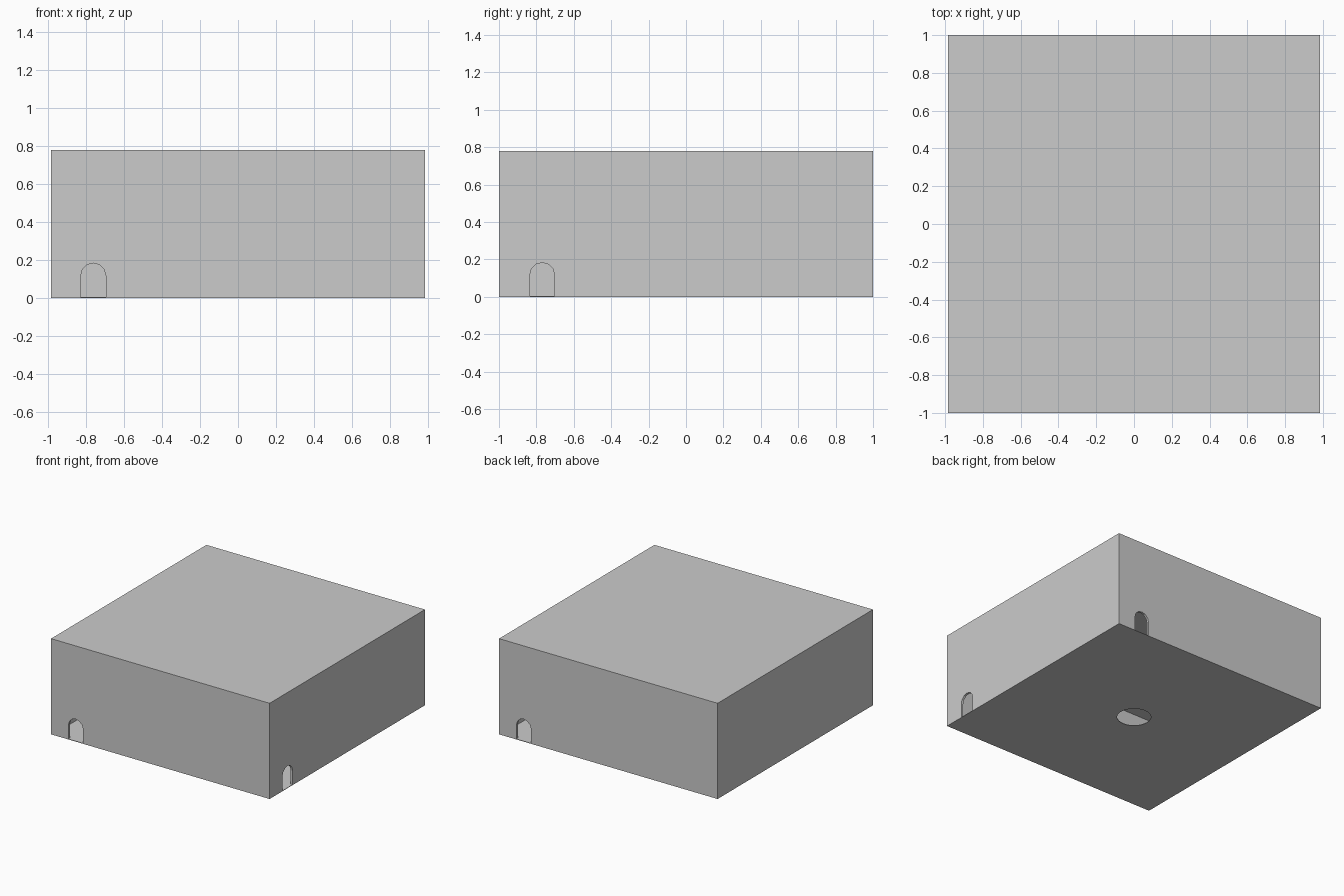
import bpy, bmesh, math
from mathutils import Matrix

if "Cube" in bpy.data.objects:
    bpy.data.objects.remove(bpy.data.objects["Cube"])

HX, HY, H = 0.985, 1.0, 0.78      # half sizes and height
WALL, FLOOR = 0.018, 0.004        # thicknesses


def make_object(name, bm):
    bmesh.ops.recalc_face_normals(bm, faces=bm.faces)
    mesh = bpy.data.meshes.new(name)
    bm.to_mesh(mesh)
    bm.free()
    ob = bpy.data.objects.new(name, mesh)
    bpy.context.collection.objects.link(ob)
    return ob


def prism(name, points, depth, matrix=Matrix()):
    """Extrude a 2D outline along local z, then place it."""
    bm = bmesh.new()
    face = bm.faces.new([bm.verts.new((x, y, 0)) for x, y in points])
    geom = bmesh.ops.extrude_face_region(bm, geom=[face])["geom"]
    verts = [v for v in geom if isinstance(v, bmesh.types.BMVert)]
    bmesh.ops.translate(bm, verts=verts, vec=(0, 0, depth))
    bm.transform(matrix)
    return make_object(name, bm)


def rect(hx, hy):
    return [(-hx, -hy), (hx, -hy), (hx, hy), (-hx, hy)]


def cut(target, cutter):
    """Boolean difference, applied at once; the cutter is removed."""
    mod = target.modifiers.new("cut", 'BOOLEAN')
    mod.operation, mod.solver, mod.object = 'DIFFERENCE', 'EXACT', cutter
    bpy.context.view_layer.objects.active = target
    bpy.ops.object.modifier_apply(modifier=mod.name)
    bpy.data.objects.remove(cutter)


# Hollow shell: four walls and a roof
shell = prism("walls_and_roof", rect(HX, HY), H - FLOOR,
              Matrix.Translation((0, 0, FLOOR)))
cut(shell, prism("cavity", rect(HX - WALL, HY - WALL), H - WALL + 0.1,
                 Matrix.Translation((0, 0, -0.1))))

# One arched doorway near the left end of every wall
R, TOP = 0.066, 0.183
arch = [(-R, -0.1), (R, -0.1)]
arch += [(R * math.cos(math.pi * i / 6), TOP - R + R * math.sin(math.pi * i / 6))
         for i in range(7)]
for side in range(4):
    offset, reach = (-0.763, HY) if side % 2 == 0 else (-0.769, HX)
    place = (Matrix.Rotation(side * math.pi / 2, 4, 'Z')
             @ Matrix.Translation((offset, -reach + 0.1, 0))
             @ Matrix.Rotation(math.pi / 2, 4, 'X'))
    cut(shell, prism("doorway", arch, 0.2, place))

# Thin floor with a round hole in the middle
floor = prism("floor", rect(HX, HY), FLOOR)
circle = [(0.127 * math.cos(math.tau * i / 32), 0.127 * math.sin(math.tau * i / 32))
          for i in range(32)]
cut(floor, prism("hole", circle, 0.2, Matrix.Translation((0, 0, -0.1))))
